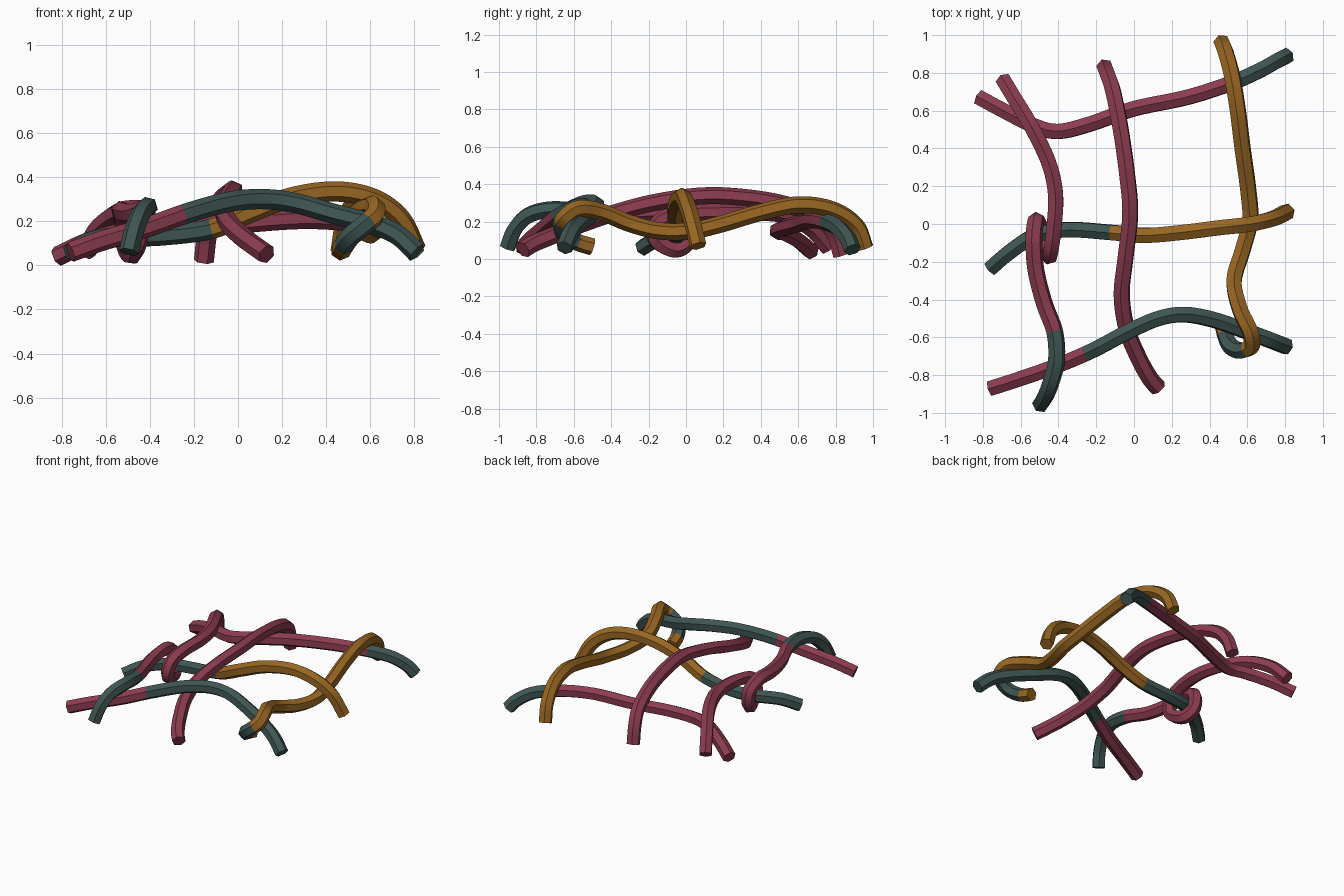
import bpy, bmesh, math
from mathutils import Vector

if "Cube" in bpy.data.objects:
    bpy.data.objects.remove(bpy.data.objects["Cube"])

R = 0.046     # strand radius
SIDES = 6
STEPS = 6     # rings per control span


def material(name, col):
    m = bpy.data.materials.new(name)
    m.diffuse_color = (*col, 1)
    m.use_nodes = True
    m.node_tree.nodes["Principled BSDF"].inputs["Base Color"].default_value = m.diffuse_color
    return m


CRIMSON, GREEN, GOLD = 0, 1, 2
MATS = [material("crimson", (0.262, 0.045, 0.08)),
        material("dark_green", (0.048, 0.091, 0.084)),
        material("gold", (0.314, 0.133, 0.016))]


def smooth_path(pts):
    """Catmull-Rom path through the control points."""
    p = [Vector(q) for q in pts]
    p = [2 * p[0] - p[1]] + p + [2 * p[-1] - p[-2]]
    out = []
    for i in range(1, len(p) - 2):
        a, b, c, d = p[i - 1:i + 3]
        for s in range(STEPS):
            t = s / STEPS
            out.append(0.5 * (2 * b + (c - a) * t + (2 * a - 5 * b + 4 * c - d) * t * t
                              + (3 * b - a - 3 * c + d) * t ** 3))
    return out + [p[-2]]


def strand(name, pts, color_of):
    """Hexagonal tube; color_of(point, fraction) picks the colour."""
    path = smooth_path(pts)
    n = len(path)
    bm = bmesh.new()
    rings, up = [], Vector((0, 0, 1))
    tangents = [(path[min(i + 1, n - 1)] - path[max(i - 1, 0)]).normalized() for i in range(n)]
    up = (up - tangents[0] * up.dot(tangents[0])).normalized()
    for c, t in zip(path, tangents):
        up = (up - t * up.dot(t)).normalized()
        side = t.cross(up)
        rings.append([bm.verts.new(c + R * (math.cos(a) * up + math.sin(a) * side))
                      for a in (2 * math.pi * k / SIDES for k in range(SIDES))])
    for i in range(n - 1):
        idx = color_of((path[i] + path[i + 1]) / 2, (i + 0.5) / (n - 1))
        for k in range(SIDES):
            j = (k + 1) % SIDES
            f = bm.faces.new((rings[i][k], rings[i][j], rings[i + 1][j], rings[i + 1][k]))
            f.material_index = idx
    bm.faces.new(rings[0][::-1]).material_index = color_of(path[0], 0)
    bm.faces.new(rings[-1]).material_index = color_of(path[-1], 1)
    bmesh.ops.recalc_face_normals(bm, faces=bm.faces[:])
    me = bpy.data.meshes.new(name)
    bm.to_mesh(me)
    bm.free()
    for m in MATS:
        me.materials.append(m)
    ob = bpy.data.objects.new(name, me)
    bpy.context.collection.objects.link(ob)


# Strands running left to right
strand("back_strand",
       [(-.82, .67, .04), (-.69, .60, .10), (-.53, .52, .145), (-.4, .49, .15), (-.23, .53, .17),
        (0, .61, .19), (.28, .67, .21), (.5, .74, .2), (.66, .81, .17), (.76, .865, .11), (.81, .89, .05)],
       lambda p, t: GREEN if p.x > .54 else CRIMSON)
strand("middle_strand",
       [(-.76, -.235, .06), (-.66, -.15, .11), (-.52, -.06, .13), (-.35, -.03, .135), (-.12, -.045, .165),
        (.06, -.06, .24), (.25, -.045, .31), (.45, -.02, .335), (.62, 0, .3), (.74, .03, .21), (.81, .065, .07)],
       lambda p, t: GOLD if p.x > -.12 else GREEN)
strand("front_strand",
       [(-.76, -.87, .06), (-.62, -.825, .11), (-.42, -.755, .17), (-.22, -.67, .24), (-.03, -.57, .29),
        (.13, -.5, .3), (.27, -.48, .28), (.43, -.51, .235), (.6, -.57, .19), (.72, -.615, .14), (.81, -.65, .06)],
       lambda p, t: GREEN if p.x > -.25 else CRIMSON)

# Strands running back to front
strand("left_strand",   # wraps once round the middle strand
       [(-.69, .76, .06), (-.63, .66, .17), (-.54, .51, .24), (-.45, .32, .25), (-.415, .15, .25),
        (-.425, -.03, .24), (-.44, -.14, .2), (-.455, -.165, .11), (-.48, -.07, .05), (-.51, .005, .09),
        (-.52, .01, .19), (-.53, -.08, .245), (-.52, -.24, .24), (-.475, -.42, .235), (-.42, -.57, .255),
        (-.41, -.72, .265), (-.44, -.84, .235), (-.47, -.915, .16), (-.495, -.955, .06)],
       lambda p, t: GREEN if p.y < -.56 else CRIMSON)
strand("centre_strand",
       [(-.155, .83, .02), (-.14, .79, .14), (-.11, .7, .23), (-.07, .5, .3), (-.035, .25, .335),
        (-.02, .05, .335), (-.045, -.18, .3), (-.065, -.37, .25), (-.04, -.55, .19), (.02, -.7, .13),
        (.08, -.81, .085), (.13, -.87, .05)],
       lambda p, t: CRIMSON)
strand("right_strand",  # hooks under the front strand
       [(.465, .96, .06), (.485, .91, .18), (.52, .78, .265), (.55, .6, .29), (.575, .4, .25), (.605, .18, .185),
        (.615, .02, .15), (.575, -.14, .15), (.53, -.3, .19), (.56, -.45, .25), (.615, -.57, .27),
        (.62, -.645, .225), (.565, -.67, .175), (.51, -.645, .13), (.48, -.58, .09), (.465, -.5, .065)],
       lambda p, t: GREEN if .765 < t < .935 else GOLD)
